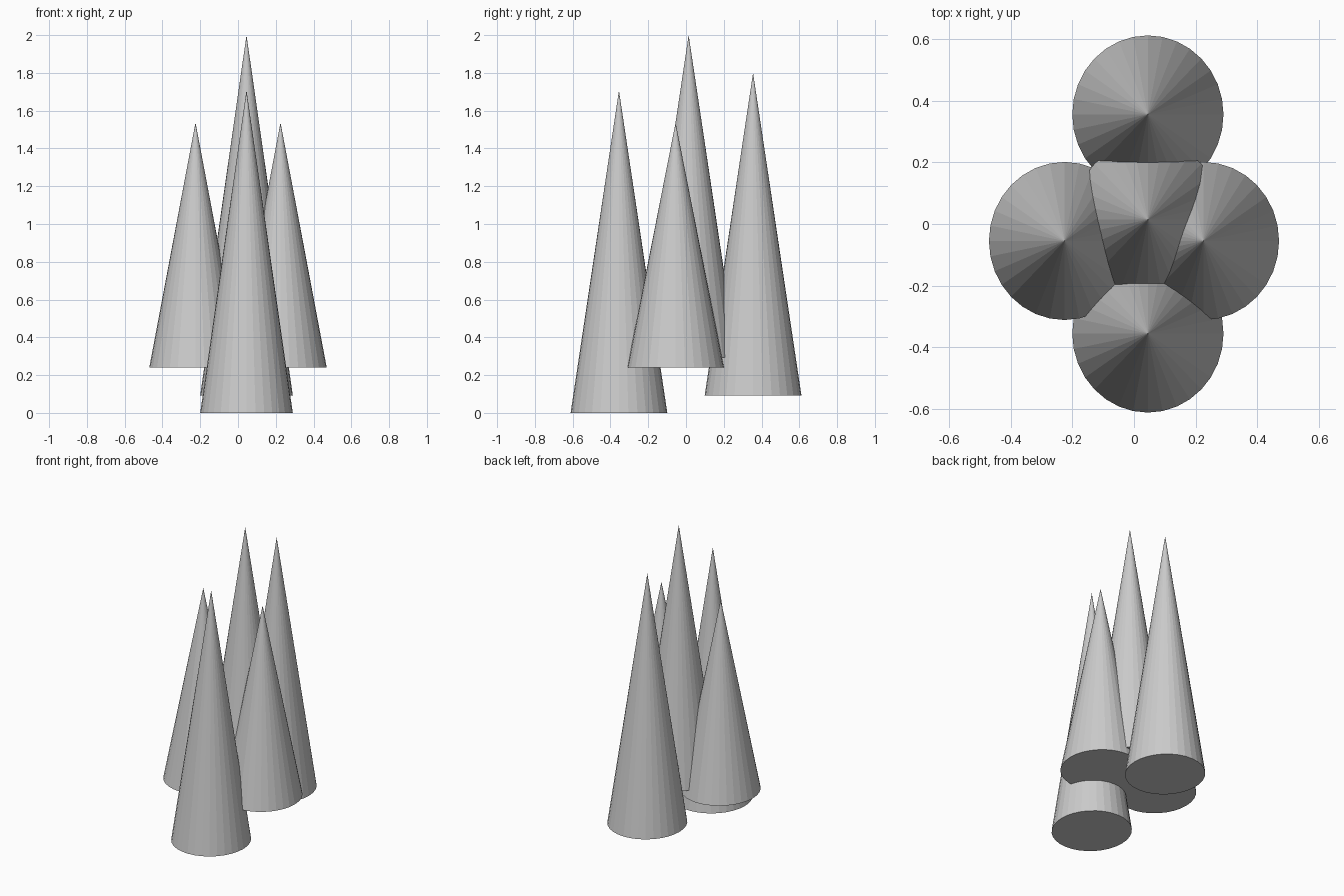
import bpy

cube = bpy.data.objects.get("Cube")
if cube:
    bpy.data.objects.remove(cube, do_unlink=True)

# One plain grey for every cone
grey = bpy.data.materials.new("light_grey")
grey.use_nodes = True
colour = (0.6, 0.6, 0.6, 1.0)
grey.diffuse_color = colour
grey.node_tree.nodes["Principled BSDF"].inputs["Base Color"].default_value = colour

RADIUS_X, RADIUS_Y = 0.245, 0.256
TALL, SHORT = 1.707, 1.298


def add_cone(name, x, y, base, height):
    """Flat-shaded closed cone, slightly oval, standing on height `base`."""
    bpy.ops.mesh.primitive_cone_add(vertices=32, radius1=1, radius2=0, depth=1,
                                    end_fill_type='NGON',
                                    location=(x, y, base + height / 2))
    cone = bpy.context.object
    cone.name = name
    cone.scale = (RADIUS_X, RADIUS_Y, height)
    bpy.ops.object.transform_apply(location=False, rotation=False, scale=True)
    cone.data.materials.append(grey)


# Tall cones along the middle line
add_cone("front_cone", 0.045, -0.355, 0.0, TALL)
add_cone("centre_cone", 0.045, 0.014, 0.293, TALL)
add_cone("back_cone", 0.045, 0.355, 0.093, TALL)

# Matching short cones at both sides
for side, sign in (("left", 1), ("right", -1)):
    add_cone(side + "_cone", sign * 0.225, -0.055, 0.239, SHORT)
